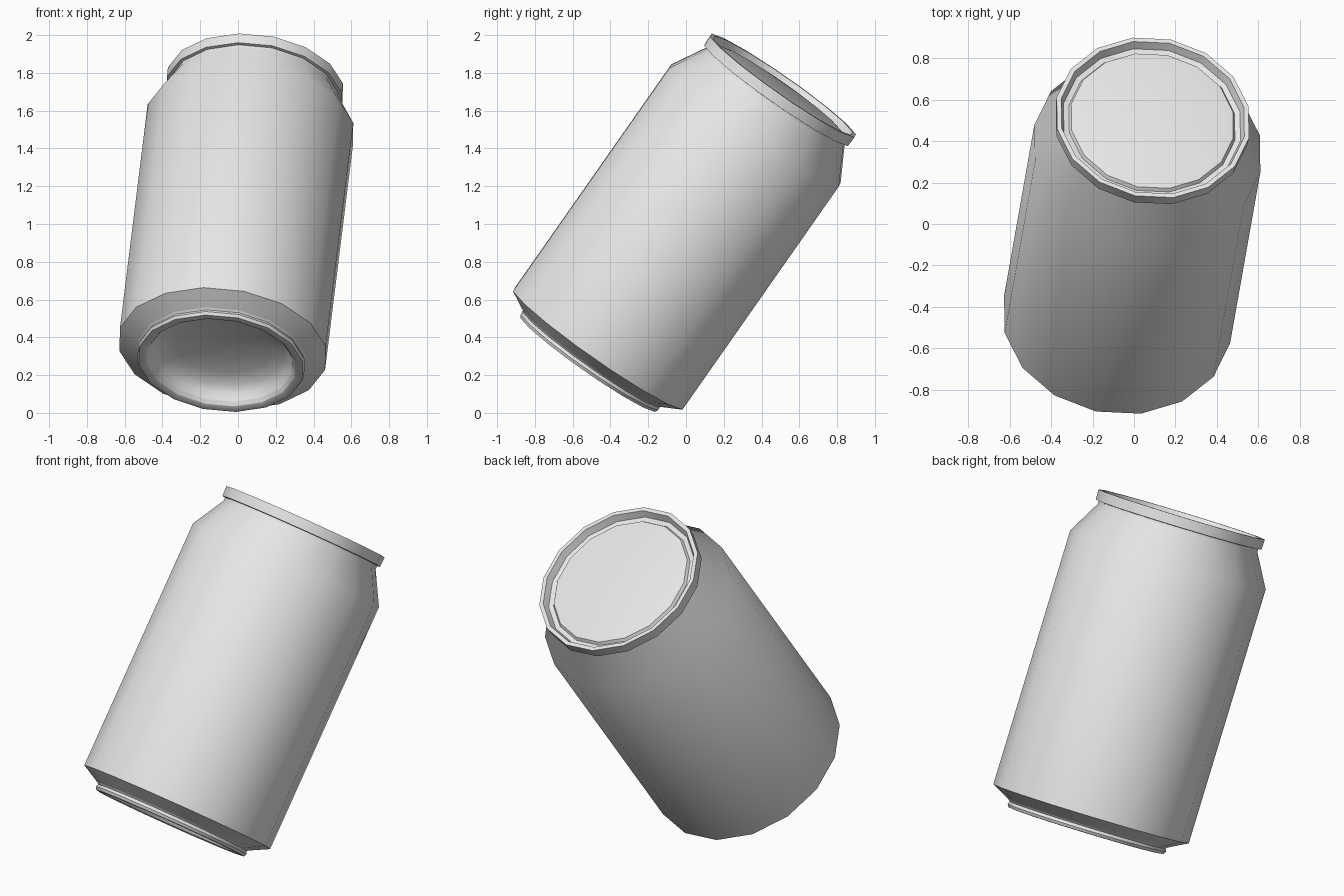
import bpy, bmesh, math
from mathutils import Vector

if "Cube" in bpy.data.objects:
    bpy.data.objects.remove(bpy.data.objects["Cube"], do_unlink=True)

SIDES = 16
PHASE = math.radians(10.2)
AXIS = Vector((0.101, 0.571, 0.815)).normalized()
TILT = Vector((0, 0, 1)).rotation_difference(AXIS)

metal = bpy.data.materials.new("plain_grey_metal")
grey = (0.8, 0.8, 0.8, 1)
metal.use_nodes = True
metal.diffuse_color = grey
metal.node_tree.nodes["Principled BSDF"].inputs["Base Color"].default_value = grey


def lathe(name, profile, cap_start=False, cap_end=False):
    """Spin (radius, height) points about the tilted can axis."""
    bm = bmesh.new()
    rings = []
    for radius, height in profile:
        rings.append([bm.verts.new((radius * math.cos(PHASE + math.tau * k / SIDES),
                                    radius * math.sin(PHASE + math.tau * k / SIDES),
                                    height)) for k in range(SIDES)])
    for low, high in zip(rings, rings[1:]):
        for k in range(SIDES):
            n = (k + 1) % SIDES
            bm.faces.new((low[k], low[n], high[n], high[k]))
    if cap_start:
        bm.faces.new(rings[0][::-1])
    if cap_end:
        bm.faces.new(rings[-1])
    mesh = bpy.data.meshes.new(name)
    bm.to_mesh(mesh)
    bm.free()
    mesh.materials.append(metal)
    obj = bpy.data.objects.new(name, mesh)
    bpy.context.collection.objects.link(obj)
    obj.rotation_mode = 'QUATERNION'
    obj.rotation_quaternion = TILT
    obj.location = (0, 0, 1)
    return obj


# Domed underside, from its centre out to the foot
dome = [(0.37 * math.sin(a), -0.84 + 0.08 * math.cos(a))
        for a in (math.radians(d) for d in (8, 25, 45, 65, 90))]
parts = [lathe("domed_base", dome + [(0.385, -0.88)], cap_start=True)]

# Rounded foot ring, with a small groove above it
parts.append(lathe("foot_ring", [(0.385, -0.88), (0.40, -0.90), (0.42, -0.908),
                                 (0.443, -0.906), (0.452, -0.89),
                                 (0.445, -0.874), (0.455, -0.865)]))

# Lower chamfer, straight wall and sloped shoulder
parts.append(lathe("can_body", [(0.455, -0.865), (0.558, -0.81), (0.558, 0.64),
                                (0.456, 0.822), (0.456, 0.84)]))

# Rolled rim
parts.append(lathe("top_rim", [(0.456, 0.84), (0.473, 0.842), (0.475, 0.90),
                               (0.452, 0.90), (0.437, 0.86)]))

# Lid with its groove and raised flat panel
parts.append(lathe("lid", [(0.437, 0.86), (0.41, 0.855), (0.40, 0.872),
                           (0.38, 0.876)], cap_end=True))

# Smooth the round surfaces and keep the folds sharp
bpy.ops.object.select_all(action='DESELECT')
for part in parts:
    part.select_set(True)
bpy.context.view_layer.objects.active = parts[0]
bpy.ops.object.shade_smooth_by_angle(angle=math.radians(30))
